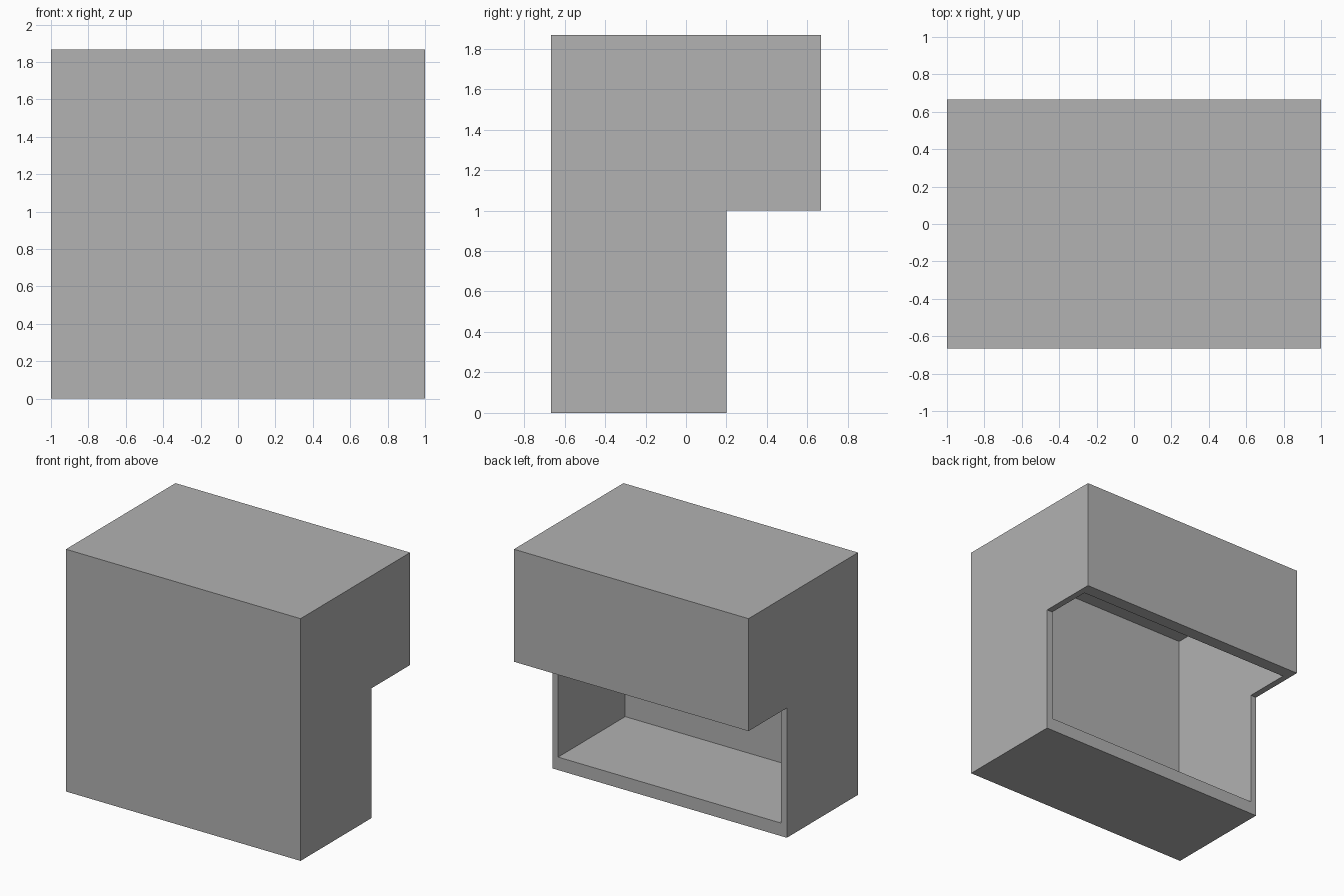
import bpy
import bmesh

cube = bpy.data.objects.get("Cube")
if cube:
    bpy.data.objects.remove(cube, do_unlink=True)

grey = bpy.data.materials.new("mid grey")
grey.use_nodes = True
colour = (0.445, 0.445, 0.445, 1)
grey.diffuse_color = colour
grey.node_tree.nodes["Principled BSDF"].inputs["Base Color"].default_value = colour


def extrude_profile(name, profile, half_width):
    """Extrude a (y, z) outline along x, centred on x = 0."""
    bm = bmesh.new()
    face = bm.faces.new([bm.verts.new((-half_width, y, z)) for y, z in profile])
    grown = bmesh.ops.extrude_face_region(bm, geom=[face])["geom"]
    verts = [v for v in grown if isinstance(v, bmesh.types.BMVert)]
    bmesh.ops.translate(bm, verts=verts, vec=(2 * half_width, 0, 0))
    bmesh.ops.recalc_face_normals(bm, faces=bm.faces)
    mesh = bpy.data.meshes.new(name)
    bm.to_mesh(mesh)
    bm.free()
    mesh.materials.append(grey)
    obj = bpy.data.objects.new(name, mesh)
    bpy.context.collection.objects.link(obj)
    return obj


DEPTH, HEIGHT = 0.6667, 1.8667   # half depth and full height
STEP_Y, STEP_Z = 0.2, 1.0        # inner corner of the overhang
THIN, THICK = 0.05, 0.1          # wall thicknesses

# Outer body with the overhang at the back
housing = extrude_profile("housing", [
    (-DEPTH, 0), (STEP_Y, 0), (STEP_Y, STEP_Z),
    (DEPTH, STEP_Z), (DEPTH, HEIGHT), (-DEPTH, HEIGHT)], 1.0)

# Box-shaped hollow that breaks out through the back and the underside
front, back = -DEPTH + THIN, DEPTH - THICK
floor, ceiling = THICK, HEIGHT - THIN
cutter = extrude_profile("hollow_cutter", [
    (front, floor), (back, floor), (back, ceiling), (front, ceiling)], 1 - THIN)

# Apply the cut, then remove the cutter
cut = housing.modifiers.new("hollow", "BOOLEAN")
cut.operation = "DIFFERENCE"
cut.solver = "EXACT"
cut.object = cutter
cutter.hide_render = True
bpy.context.view_layer.objects.active = housing
bpy.ops.object.modifier_apply(modifier=cut.name)
bpy.data.objects.remove(cutter, do_unlink=True)
